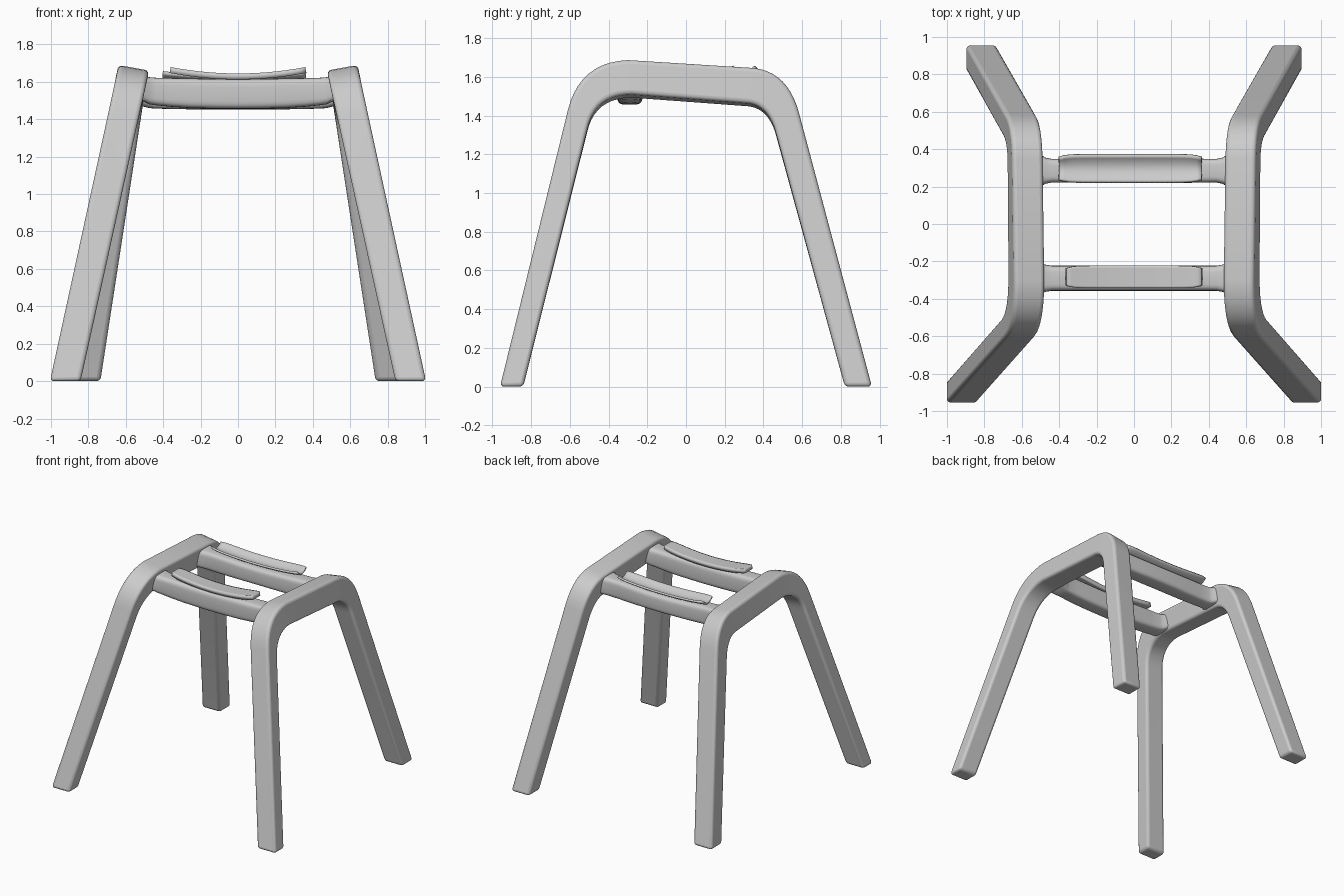
import bpy, bmesh, math

if "Cube" in bpy.data.objects:
    bpy.data.objects.remove(bpy.data.objects["Cube"])


def finish(name, bm, angle=35):
    bmesh.ops.recalc_face_normals(bm, faces=bm.faces)
    me = bpy.data.meshes.new(name)
    bm.to_mesh(me)
    bm.free()
    ob = bpy.data.objects.new(name, me)
    bpy.context.collection.objects.link(ob)
    bpy.ops.object.select_all(action='DESELECT')
    ob.select_set(True)
    bpy.context.view_layer.objects.active = ob
    bpy.ops.object.shade_smooth_by_angle(angle=math.radians(angle))
    return ob


def loft(rings):
    bm = bmesh.new()
    vs = [[bm.verts.new(p) for p in r] for r in rings]
    n = len(rings[0])
    for a, b in zip(vs, vs[1:]):
        for i in range(n):
            j = (i + 1) % n
            bm.faces.new((a[i], a[j], b[j], b[i]))
    bm.faces.new(vs[0])
    bm.faces.new(vs[-1])
    return bm


def bezier(a, b, c, n=10):
    out = []
    for i in range(n + 1):
        t = i / n
        out.append(tuple((1 - t) ** 2 * p + 2 * t * (1 - t) * q + t * t * r
                         for p, q, r in zip(a, b, c)))
    return out


# Side frames: outer and inner side profiles (y, z), splayed outwards in x
outer = ([(-0.96, 0)] + bezier((-0.61, 1.42), (-0.55, 1.665), (-0.30, 1.675))
         + bezier((0.35, 1.635), (0.53, 1.615), (0.585, 1.40)) + [(0.96, 0)])
inner = ([(-0.84, 0)] + bezier((-0.51, 1.32), (-0.47, 1.50), (-0.28, 1.50))
         + bezier((0.32, 1.455), (0.42, 1.445), (0.46, 1.32)) + [(0.82, 0)])


def frame_point(y, z, side, s):
    blend = min(1, max(0, (y + 0.5) / 1.0))
    lean = 0.219 + (0.153 - 0.219) * blend
    x = 0.573 + lean * (1.6 - z) + side * 0.082
    return (s * x, y, z + side * 0.013 * (z / 1.6) ** 3)


for s, label in ((-1, "left"), (1, "right")):
    rings = [[frame_point(*o, -1, s), frame_point(*o, 1, s),
              frame_point(*i, 1, s), frame_point(*i, -1, s)]
             for o, i in zip(outer, inner)]
    ob = finish(label + "_leg_frame", loft(rings))
    bev = ob.modifiers.new("rounded_edges", 'BEVEL')
    bev.width = 0.022
    bev.segments = 4
    bev.limit_method = 'ANGLE'
    bev.angle_limit = math.radians(45)


# Cross bars: rounded sections that flare into the frames
def cross_bar(name, half):
    full = [(-x, *r) for x, *r in half] + [(x, *r) for x, *r in half[-2::-1]]
    rings = []
    for x, yc, hy, top, bot in full:
        ring = []
        for k in range(32):
            a = 2 * math.pi * k / 32
            c, sn = math.cos(a), math.sin(a)
            ring.append((x, yc + hy * math.copysign(abs(c) ** 0.45, c),
                         (top + bot) / 2 + (top - bot) / 2 * math.copysign(abs(sn) ** 0.45, sn)))
        rings.append(ring)
    finish(name, loft(rings), 50)


cross_bar("front_cross_bar", [
    (0.54, -0.29, 0.095, 1.635, 1.505), (0.495, -0.29, 0.085, 1.63, 1.49),
    (0.475, -0.29, 0.073, 1.625, 1.48), (0.44, -0.29, 0.067, 1.622, 1.475),
    (0.36, -0.29, 0.067, 1.62, 1.467), (0.25, -0.29, 0.067, 1.618, 1.46),
    (0.12, -0.29, 0.067, 1.615, 1.457), (0, -0.29, 0.067, 1.614, 1.456)])
cross_bar("back_cross_bar", [
    (0.54, 0.285, 0.1, 1.615, 1.475), (0.495, 0.285, 0.085, 1.61, 1.465),
    (0.475, 0.285, 0.07, 1.605, 1.46), (0.44, 0.285, 0.063, 1.602, 1.457),
    (0.36, 0.285, 0.064, 1.60, 1.455), (0.25, 0.287, 0.067, 1.597, 1.453),
    (0.12, 0.289, 0.07, 1.593, 1.453), (0, 0.29, 0.07, 1.592, 1.453)])


# Thin seat pads on the bars, sagging in the middle; the back one is a trough
def pad(name, x0, x1, yc, hy, z_mid, rise, trough, thick):
    bm = bmesh.new()
    nx, ny = 28, 10
    g = []
    for i in range(nx + 1):
        u = i / nx * 2 - 1
        w = hy * (1 - 0.22 * abs(u) ** 10)
        row = []
        for j in range(ny + 1):
            v = j / ny * 2 - 1
            z = z_mid + rise * u * u + trough * v * v
            row.append(bm.verts.new(((x0 + x1) / 2 + u * (x1 - x0) / 2, yc + v * w, z)))
        g.append(row)
    for i in range(nx):
        for j in range(ny):
            bm.faces.new((g[i][j], g[i + 1][j], g[i + 1][j + 1], g[i][j + 1]))
    ob = finish(name, bm)
    sol = ob.modifiers.new("thickness", 'SOLIDIFY')
    sol.thickness = thick
    sol.offset = -1


pad("front_pad", -0.36, 0.36, -0.283, 0.06, 1.645, 0.034, 0.0, 0.032)
pad("back_pad", -0.40, 0.36, 0.297, 0.068, 1.607, 0.02, 0.03, 0.015)
